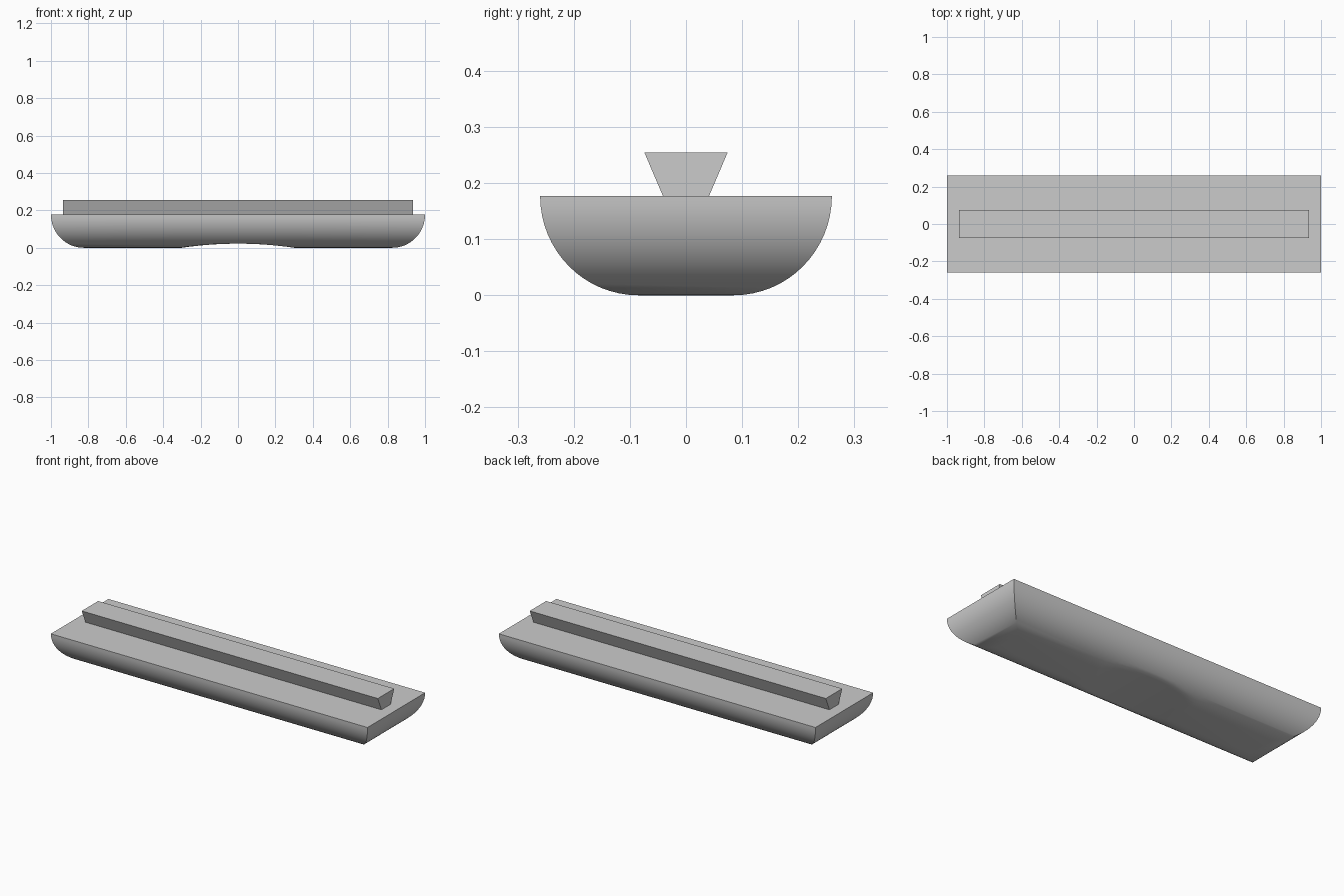
import bpy, bmesh, math

cube = bpy.data.objects.get("Cube")
if cube:
    bpy.data.objects.remove(cube, do_unlink=True)

HALF_X, HALF_Y, DECK = 1.0, 0.26, 0.177
ROUND = 0.175             # inset of the rounded underside
STEPS = 16
ARCH_HALF, ARCH_RISE = 0.3, 0.022

grey = bpy.data.materials.new("plain grey")
grey.use_nodes = True
colour = (0.6, 0.6, 0.6, 1)
grey.diffuse_color = colour
grey.node_tree.nodes["Principled BSDF"].inputs["Base Color"].default_value = colour


def finish(bm, name):
    bmesh.ops.recalc_face_normals(bm, faces=bm.faces)
    mesh = bpy.data.meshes.new(name)
    bm.to_mesh(mesh)
    bm.free()
    mesh.materials.append(grey)
    obj = bpy.data.objects.new(name, mesh)
    bpy.context.collection.objects.link(obj)
    bpy.ops.object.select_all(action='DESELECT')
    obj.select_set(True)
    bpy.context.view_layer.objects.active = obj
    bpy.ops.object.shade_smooth_by_angle(angle=math.radians(30))
    return obj


def stacked_rectangles(rings):
    """Loft rectangles given as (half x, half y, z), closed at both ends."""
    bm = bmesh.new()
    loops = [[bm.verts.new((sx * x, sy * y, z))
              for sx, sy in ((-1, -1), (1, -1), (1, 1), (-1, 1))]
             for x, y, z in rings]
    for low, high in zip(loops, loops[1:]):
        for i in range(4):
            j = (i + 1) % 4
            bm.faces.new((low[i], low[j], high[j], high[i]))
    bm.faces.new(loops[0])
    bm.faces.new(loops[-1])
    return bm


# Body: quarter-round sides meeting at mitred corners, flat deck
rings = []
for k in range(STEPS + 1):
    a = math.pi / 2 * k / STEPS
    inset = ROUND * (1 - math.cos(a))
    rings.append((HALF_X - inset, HALF_Y - inset, DECK * (1 - math.sin(a))))
body = stacked_rectangles(rings)

# Shallow arch hollowed across the middle of the underside
radius = (ARCH_HALF ** 2 + ARCH_RISE ** 2) / (2 * ARCH_RISE)
CUTS = 16
for i in range(CUTS + 1):
    x = ARCH_HALF * (2 * i / CUTS - 1)
    bmesh.ops.bisect_plane(body, geom=body.verts[:] + body.edges[:] + body.faces[:],
                           plane_co=(x, 0, 0), plane_no=(1, 0, 0))
for v in body.verts:
    if abs(v.co.x) < ARCH_HALF:
        arch = math.sqrt(radius ** 2 - v.co.x ** 2) - radius + ARCH_RISE
        v.co.z = max(v.co.z, arch)
finish(body, "rounded_body")

# Rail: flared dovetail bar, sunk slightly into the deck
rail = stacked_rectangles([(0.935, 0.039, DECK - 0.005), (0.935, 0.074, 0.254)])
finish(rail, "dovetail_rail")
